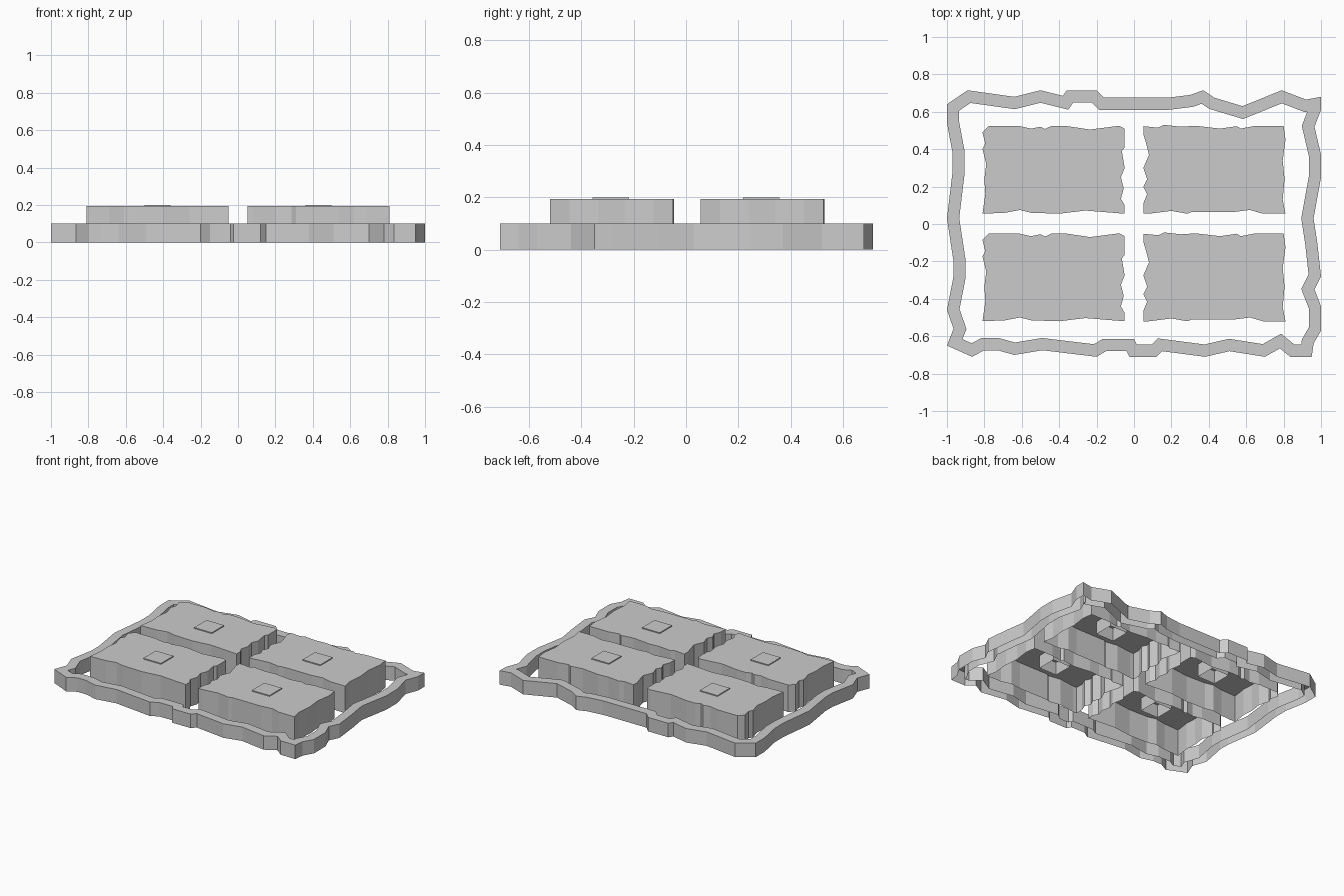
import bpy
from mathutils import Vector


def make_object(name, verts, faces):
    mesh = bpy.data.meshes.new(name)
    mesh.from_pydata(verts, [], faces)
    obj = bpy.data.objects.new(name, mesh)
    bpy.context.collection.objects.link(obj)
    return obj


def open_prism(name, outline, z0, z1, dx=0, dy=0):
    """Walls and a top over a counter-clockwise outline, open underneath."""
    n = len(outline)
    verts = [(x + dx, y + dy, z) for z in (z0, z1) for x, y in outline]
    faces = [(i, (i + 1) % n, (i + 1) % n + n, i + n) for i in range(n)]
    faces.append(tuple(range(n, 2 * n)))
    return make_object(name, verts, faces)


def inset(outline, width):
    """Mitred inward offset of a counter-clockwise outline."""
    pts = [Vector(p) for p in outline]
    result = []
    for i, p in enumerate(pts):
        a = (p - pts[i - 1]).normalized()
        b = (pts[(i + 1) % len(pts)] - p).normalized()
        na, nb = Vector((-a.y, a.x)), Vector((-b.y, b.x))
        m = (na + nb).normalized()
        result.append(tuple(p + m * (width / max(m.dot(na), 0.6))))
    return result


# Irregular border: outer wall, inner wall and top, open underneath
border = [
    (-1, -.65), (-.865, -.71), (-.80, -.675), (-.73, -.675), (-.64, -.70),
    (-.49, -.675), (-.20, -.71), (-.15, -.68), (-.04, -.68), (-.025, -.71),
    (.12, -.71), (.15, -.68), (.38, -.71), (.51, -.68), (.70, -.71),
    (.78, -.665), (.835, -.71), (.95, -.71), (.96, -.64), (1, -.57),
    (1, -.44), (.965, -.35), (1, -.28), (.98, -.10), (.96, .03),
    (1, .25), (1, .37), (.965, .52), (1, .61), (1, .68),
    (.92, .665), (.79, .715), (.58, .63), (.43, .675), (.37, .715),
    (.30, .69), (.18, .675), (-.16, .675), (-.20, .715), (-.36, .715),
    (-.38, .685), (-.50, .715), (-.64, .68), (-.89, .715), (-1, .64),
    (-1, .54), (-.97, .38), (-.97, .28), (-1, .03), (-.965, -.20),
    (-.965, -.28), (-1, -.46), (-.965, -.56)]
n = len(border)
inner = inset(border, .065)
rings = ((border, 0), (border, .1), (inner, .1), (inner, 0))
verts = [(x, y, z) for ring, z in rings for x, y in ring]
faces = [(k * n + i, k * n + (i + 1) % n, (k + 1) * n + (i + 1) % n, (k + 1) * n + i)
         for k in range(3) for i in range(n)]
make_object("border_frame", verts, faces)

# Rough-edged slabs: a left and a right outline, each used at front and back
left = [
    (-.81, .055), (-.69, .06), (-.61, .075), (-.55, .06), (-.40, .055),
    (-.26, .072), (-.05, .055), (-.05, .10), (-.07, .135), (-.055, .19),
    (-.07, .25), (-.05, .30), (-.065, .39), (-.05, .41), (-.05, .51),
    (-.08, .525), (-.235, .505), (-.37, .525), (-.44, .525), (-.475, .508),
    (-.50, .52), (-.55, .51), (-.62, .525), (-.775, .525), (-.81, .49),
    (-.795, .43), (-.81, .40), (-.79, .32), (-.80, .24), (-.795, .16)]
right = [
    (.05, .055), (.08, .055), (.20, .07), (.285, .055), (.31, .065),
    (.54, .065), (.62, .075), (.69, .055), (.81, .055), (.795, .13),
    (.805, .24), (.795, .34), (.81, .45), (.80, .525), (.65, .525),
    (.57, .51), (.55, .523), (.46, .51), (.33, .525), (.25, .52),
    (.16, .53), (.13, .515), (.05, .523), (.05, .48), (.065, .43),
    (.08, .37), (.05, .30), (.07, .24), (.05, .20), (.07, .16), (.05, .11)]
pad = [(-.07, -.07), (.07, -.07), (.07, .07), (-.07, .07)]
for side, outline, cx in (("left", left, -.43), ("right", right, .43)):
    for row, dy in (("back", 0), ("front", -.575)):
        open_prism(f"slab_{row}_{side}", outline, 0, .193, 0, dy)
        # Small square pad poking through the slab top
        open_prism(f"pad_{row}_{side}", pad, .1, .2, cx, .288 + dy)
